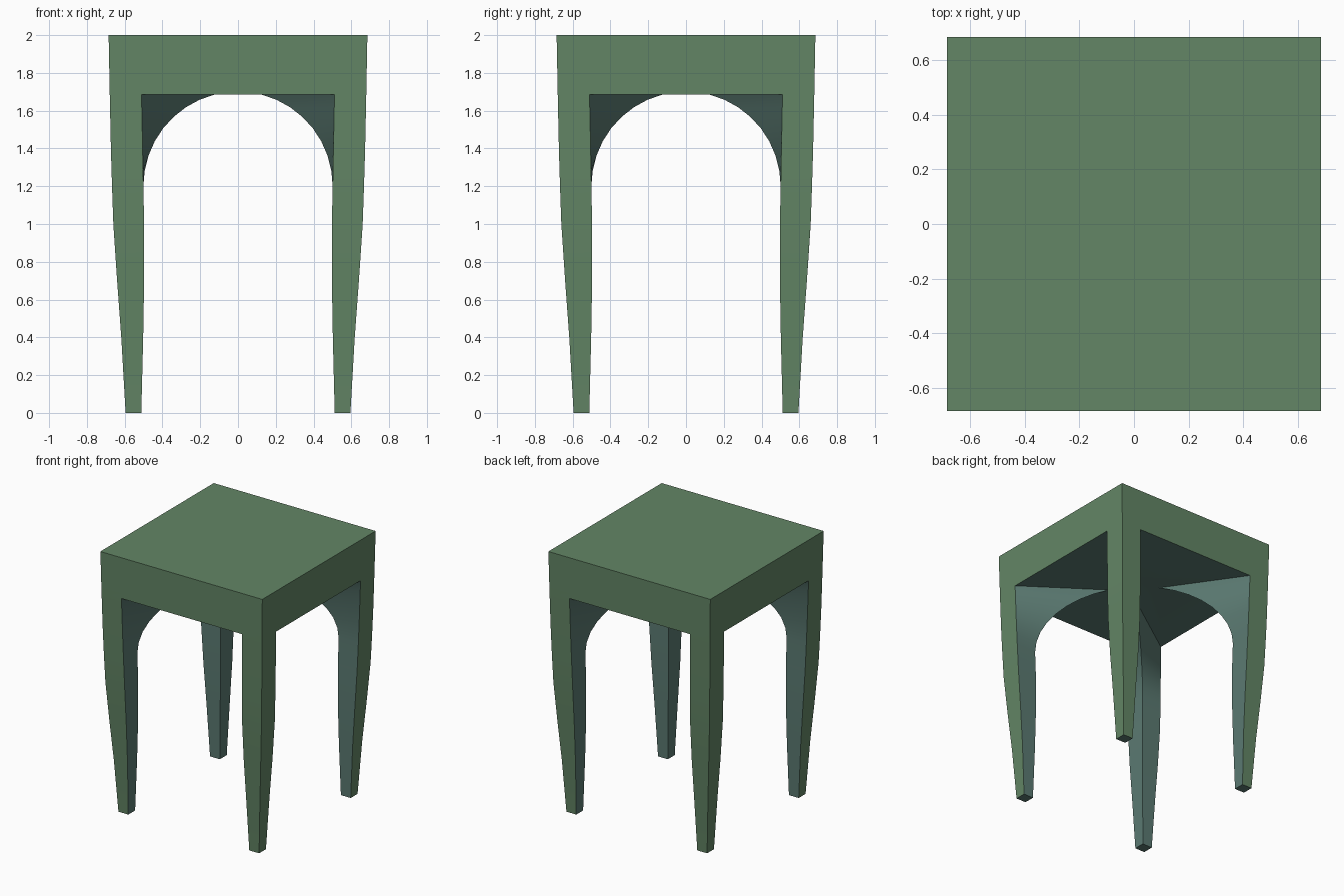
import bpy, bmesh, math
from mathutils import Vector, Matrix

if "Cube" in bpy.data.objects:
    bpy.data.objects.remove(bpy.data.objects["Cube"])


def material(name, rgb):
    m = bpy.data.materials.new(name)
    m.diffuse_color = (*rgb, 1)
    m.use_nodes = True
    m.node_tree.nodes["Principled BSDF"].inputs["Base Color"].default_value = m.diffuse_color
    return m


# Leg profile rows: height, outer face, opening edge
PROFILE = [(0, .595, .512), (.4, .618, .502), (.7, .64, .497), (1.0, .66, .497),
           (1.2, .667, .501), (1.4, .673, .505), (1.685, .679, .511), (2.0, .685, .511)]
APRON_Z, TOP_Z, SPRING_Z, RADIUS = 1.685, 2.0, 1.2, .501


def outline(z):
    for (z0, o0, i0), (z1, o1, i1) in zip(PROFILE, PROFILE[1:]):
        if z <= z1 + 1e-6:
            t = (z - z0) / (z1 - z0)
            return o0 + (o1 - o0) * t, i0 + (i1 - i0) * t


# Rows of (height, inner edge): straight leg, then a circular arch towards the middle
rows = [(z, i) for z, o, i in PROFILE if z < SPRING_Z + .01]
end = math.asin((APRON_Z - SPRING_Z) / RADIUS)
for k in range(1, 9):
    a = end * k / 8
    rows.append((SPRING_Z + RADIUS * math.sin(a), RADIUS * math.cos(a)))

bm = bmesh.new()
GREEN, TEAL = 0, 1


def face(points, mat, turn):
    f = bm.faces.new([bm.verts.new(turn @ Vector(p)) for p in points])
    f.material_index = mat
    f.smooth = True


def ring(z, c):
    o, i = outline(z)
    return [(o, o, z), (i, o, z), (c, c, z), (o, i, z)]


for q in range(4):
    turn = Matrix.Rotation(q * math.pi / 2, 3, 'Z')
    # Leg: two outer and two inner sides
    rings = [ring(z, c) for z, c in rows]
    for low, high in zip(rings, rings[1:]):
        for j, mat in enumerate((GREEN, TEAL, TEAL, GREEN)):
            n = (j + 1) % 4
            face([low[j], low[n], high[n], high[j]], mat, turn)
    face(rings[0], TEAL, turn)
    # Apron
    o, i = outline(APRON_Z)
    t, z, c = PROFILE[-1][1], APRON_Z, rows[-1][1]
    face([(-o, o, z), (-i, o, z), (i, o, z), (o, o, z), (t, t, TOP_Z), (-t, t, TOP_Z)], GREEN, turn)
    # Shallow vaulted underside
    face([(-i, o, z), (i, o, z), (c, c, z), (-c, c, z)], TEAL, turn)
    face([(-c, c, z), (c, c, z), (0, 0, SPRING_Z + RADIUS)], TEAL, turn)

# Seat top
t = PROFILE[-1][1]
face([(-t, -t, TOP_Z), (t, -t, TOP_Z), (t, t, TOP_Z), (-t, t, TOP_Z)], GREEN, Matrix.Identity(3))

bmesh.ops.remove_doubles(bm, verts=bm.verts[:], dist=.0005)
bmesh.ops.recalc_face_normals(bm, faces=bm.faces[:])
# Keep strong corners crisp
for e in bm.edges:
    if len(e.link_faces) == 2 and e.calc_face_angle(0) > math.radians(30):
        e.smooth = False
mesh = bpy.data.meshes.new("stool")
bm.to_mesh(mesh)
bm.free()
mesh.materials.append(material("green outside", (.125, .238, .132)))
mesh.materials.append(material("teal inside", (.105, .195, .168)))
bpy.context.collection.objects.link(bpy.data.objects.new("stool", mesh))
